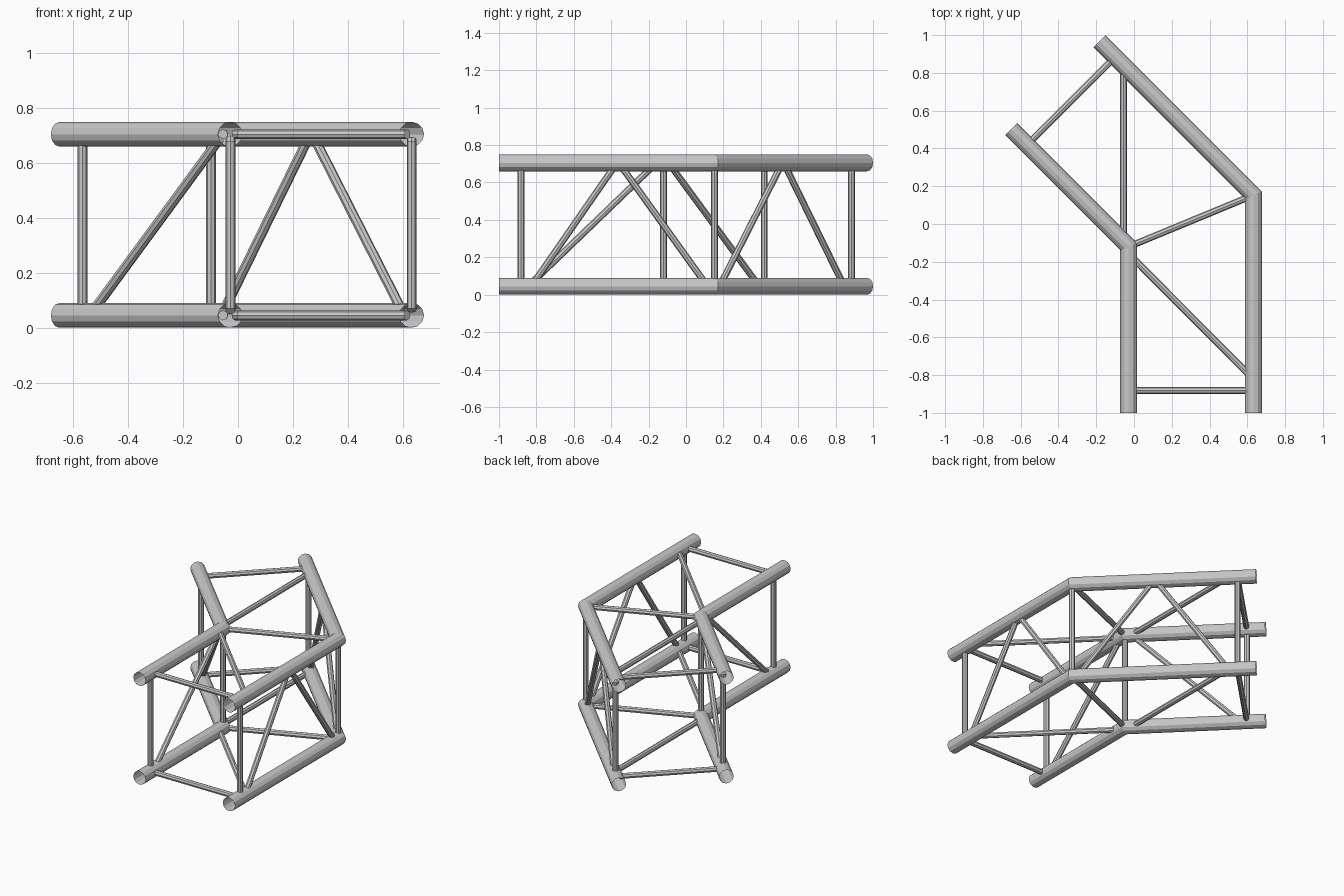
import bpy, bmesh, math
from mathutils import Vector

cube = bpy.data.objects.get("Cube")
if cube:
    bpy.data.objects.remove(cube, do_unlink=True)

CHORD_R, BRACE_R = 0.045, 0.018
LEVELS = {"lower": 0.045, "upper": 0.705}
CORNER = {"left": Vector((-0.028, -0.12, 0)), "right": Vector((0.633, 0.153, 0))}
LENGTH = {"left": 0.88, "right": 1.153}
DIRECTION = {"front": Vector((0, -1, 0)), "rear": Vector((-1, 1, 0)).normalized()}
BEND = math.radians(22.5)
UP = Vector((0, 0, 1))

metal = bpy.data.materials.new("aluminium_grey")
metal.use_nodes = True
GREY = (0.58, 0.58, 0.58, 1)
metal.diffuse_color = GREY
metal.node_tree.nodes["Principled BSDF"].inputs["Base Color"].default_value = GREY


def point(side, section, distance, level):
    """Point on a chord's centre line, measured from its corner."""
    return CORNER[side] + DIRECTION[section] * distance + UP * LEVELS[level]


def tube(name, rings, sides, capped):
    """Loft circles given as (centre, across, upward) into one tube."""
    bm = bmesh.new()
    loops = []
    for centre, across, upward in rings:
        angles = [math.tau * i / sides for i in range(sides)]
        loops.append([bm.verts.new(centre + across * math.cos(a) + upward * math.sin(a))
                      for a in angles])
    for low, high in zip(loops, loops[1:]):
        for i in range(sides):
            j = (i + 1) % sides
            bm.faces.new((low[i], low[j], high[j], high[i]))
    if capped:
        bm.faces.new(loops[0])
        bm.faces.new(loops[-1])
    bmesh.ops.recalc_face_normals(bm, faces=bm.faces)
    mesh = bpy.data.meshes.new(name)
    bm.to_mesh(mesh)
    bm.free()
    mesh.materials.append(metal)
    obj = bpy.data.objects.new(name, mesh)
    bpy.context.collection.objects.link(obj)
    return obj


def chord(side, level):
    """Open main tube with a mitred bend."""
    rings = []
    for section, turn, distance in (("front", 0, LENGTH[side]), (None, BEND, 0),
                                    ("rear", 2 * BEND, LENGTH[side])):
        radius = CHORD_R if section else CHORD_R / math.cos(BEND)
        across = Vector((math.cos(turn), math.sin(turn), 0)) * radius
        rings.append((point(side, section or "front", distance, level), across, UP * CHORD_R))
    tube(f"{level}_{side}_chord", rings, 12, False)


def brace(name, start, end):
    """Thin strut whose ends stop just inside the chords."""
    axis = (end - start).normalized()
    helper = UP if abs(axis.z) < 0.9 else Vector((1, 0, 0))
    across = axis.cross(helper).normalized()
    upward = across.cross(axis)
    rings = [(p, across * BRACE_R, upward * BRACE_R)
             for p in (start + axis * 0.025, end - axis * 0.025)]
    tube(name, rings, 8, True)


# Main chords
for side in CORNER:
    for level in LEVELS:
        chord(side, level)

INSET, GAP = 0.118, 0.038
post = {side: LENGTH[side] - INSET for side in LENGTH}

# Uprights and cross bars at the corner
for side in CORNER:
    brace(f"{side}_corner_upright", point(side, "front", 0, "lower"), point(side, "front", 0, "upper"))
for level in LEVELS:
    brace(f"{level}_corner_bar", point("left", "front", 0, level), point("right", "front", 0, level))

# Both arms mirror each other about the mitre
for arm in DIRECTION:
    for side in CORNER:
        brace(f"{arm}_{side}_upright", point(side, arm, post[side], "lower"),
              point(side, arm, post[side], "upper"))
    for level in LEVELS:
        brace(f"{arm}_{level}_end_bar", point("left", arm, post["left"], level),
              point("right", arm, post["right"], level))
        brace(f"{arm}_{level}_diagonal", point("left", arm, GAP, level),
              point("right", arm, post["right"] - 0.06, level))
    # Single diagonal on the short side
    brace(f"{arm}_left_diagonal", point("left", arm, post["left"] - GAP, "lower"),
          point("left", arm, GAP, "upper"))
    # Pair of diagonals on the long side
    middle = post["right"] / 2
    brace(f"{arm}_right_inner_diagonal", point("right", arm, GAP, "lower"),
          point("right", arm, middle - 0.005, "upper"))
    brace(f"{arm}_right_outer_diagonal", point("right", arm, post["right"] - 0.055, "lower"),
          point("right", arm, middle + 0.005, "upper"))
